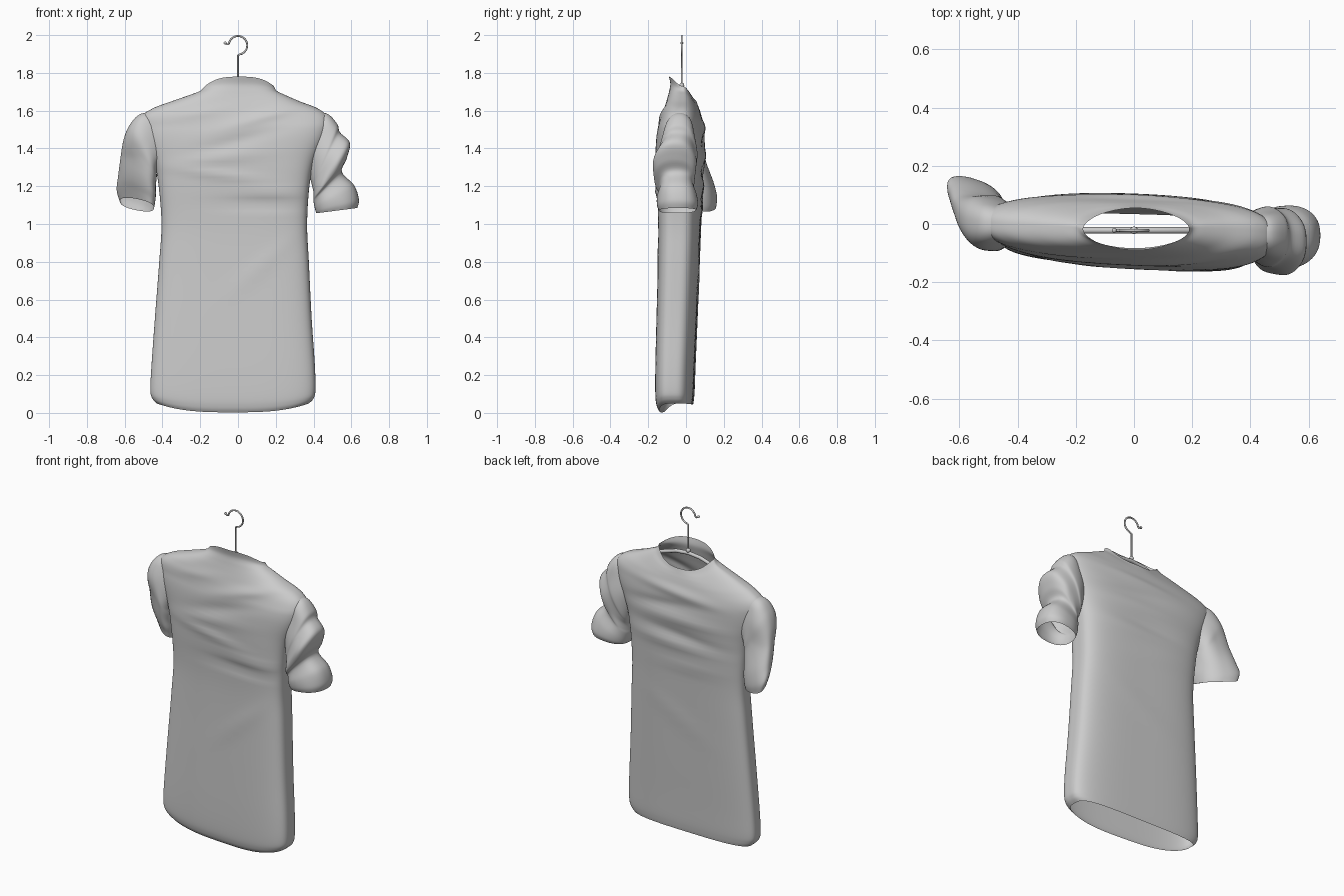
import bpy, math
from math import sin, cos, pi, exp


def resample(rows, steps):
    # Catmull-Rom interpolation of cross-section parameters
    out = []
    for i in range(len(rows) - 1):
        a, b, c, d = (rows[max(i - 1, 0)], rows[i], rows[i + 1],
                      rows[min(i + 2, len(rows) - 1)])
        for k in range(steps):
            t = k / steps
            out.append([0.5 * (2 * q + (r - p) * t + (2 * p - 5 * q + 4 * r - s) * t * t
                               + (3 * q - p - 3 * r + s) * t ** 3)
                        for p, q, r, s in zip(a, b, c, d)])
    out.append(list(rows[-1]))
    return out


def unit(a, n):
    # point on a unit superellipse, evenly spread by angle
    c, s = cos(a), sin(a)
    k = (abs(c) ** n + abs(s) ** n) ** (-1 / n)
    return c * k, s * k


def loft(name, rings):
    n = len(rings[0])
    verts = [p for r in rings for p in r]
    faces = [(i * n + j, i * n + (j + 1) % n, (i + 1) * n + (j + 1) % n, (i + 1) * n + j)
             for i in range(len(rings) - 1) for j in range(n)]
    me = bpy.data.meshes.new(name)
    me.from_pydata(verts, [], faces)
    me.shade_smooth()
    ob = bpy.data.objects.new(name, me)
    bpy.context.collection.objects.link(ob)
    return ob


def tube(name, pts, radius, cyclic=False):
    cu = bpy.data.curves.new(name, 'CURVE')
    cu.dimensions = '3D'
    cu.bevel_depth = radius
    cu.bevel_resolution = 3
    cu.use_fill_caps = True
    sp = cu.splines.new('POLY')
    sp.points.add(len(pts) - 1)
    for p, co in zip(sp.points, pts):
        p.co = (*co, 1)
    sp.use_cyclic_u = cyclic
    ob = bpy.data.objects.new(name, cu)
    bpy.context.collection.objects.link(ob)


# Cloth folds: height, slope, strength, width, x centre, x spread
FRONT = [(1.53, .28, .010, .03, .15, .22), (1.44, .25, -.008, .03, .0, .2),
         (1.36, .1, .007, .03, -.1, .25), (1.25, -.12, .008, .025, -.1, .25),
         (1.11, .02, -.012, .025, .15, .25), (1.17, -.05, .009, .03, .2, .2),
         (.68, .8, .005, .05, .1, .15), (1.62, .15, .005, .03, -.2, .15)]
BACK = [(1.52, .08, .011, .03, 0, .25), (1.44, -.1, -.009, .03, .1, .25),
        (1.36, .0, .009, .03, -.05, .25), (1.27, .08, -.008, .03, 0, .28),
        (1.20, .05, .009, .03, .05, .28), (1.08, -.05, .006, .03, -.1, .22),
        (.75, .5, .003, .05, 0, .2)]


def folds(table, x, z):
    return sum(a * exp(-((z - z0 - m * x) / w) ** 2 - ((x - xc) / xs) ** 2)
               for z0, m, a, w, xc, xs in table)


# Shirt body: z front, z side, z back, x left, x right, y front, y back, squareness
BODY = [
    (.003, .05, .045, -.43, .375, -.13, .034, 3.5),
    (.03, .075, .07, -.453, .399, -.143, .038, 3.5),
    (.09, .12, .12, -.464, .41, -.15, .042, 3.5),
    (.25, .25, .25, -.458, .407, -.15, .047, 3.5),
    (.5, .5, .5, -.44, .39, -.145, .058, 3.5),
    (.8, .8, .8, -.417, .375, -.138, .07, 3.5),
    (1.0, 1.0, 1.0, -.405, .366, -.137, .078, 3.5),
    (1.2, 1.2, 1.2, -.42, .378, -.147, .088, 3.5),
    (1.33, 1.33, 1.31, -.445, .405, -.15, .095, 3.3),
    (1.47, 1.47, 1.44, -.50, .465, -.145, .097, 3),
    (1.56, 1.56, 1.52, -.515, .475, -.127, .09, 2.8),
    (1.615, 1.61, 1.57, -.455, .425, -.112, .081, 2.6),
    (1.66, 1.65, 1.60, -.35, .325, -.1, .073, 2.4),
    (1.70, 1.685, 1.62, -.25, .245, -.09, .066, 2.2),
    (1.74, 1.705, 1.637, -.2, .205, -.083, .06, 1.9),
    (1.78, 1.73, 1.652, -.175, .19, -.09, .055, 1.8)]
rings = []
N = 144
for zf, zs, zb, xl, xr, yf, yb, sq in resample(BODY, 6):
    ring = []
    for j in range(N):
        u, v = unit(2 * pi * j / N, sq)
        w = 1 - abs(u) ** 3
        z = zs + w * ((zf if v < 0 else zb) - zs)
        x = (xl + xr) / 2 + u * (xr - xl) / 2
        y = (yf + yb) / 2 + v * (yb - yf) / 2
        yaw = .05 - .025 * v
        y -= yaw * x * min(1, max(0, (1.72 - z) / .2))
        f = folds(FRONT if v < 0 else BACK, x, z)
        ring.append((x, y + v * f, z))
    rings.append(ring)
loft("shirt_body", rings)

# Sleeves: outer x,z,y, inner x,z,y, half depth, drop of the rear edge
RIGHT = [
    (.39, 1.585, -.03, .37, 1.28, -.035, .06, 0),
    (.47, 1.585, -.035, .38, 1.25, -.04, .085, 0),
    (.525, 1.53, -.04, .39, 1.21, -.045, .1, 0),
    (.54, 1.485, -.045, .395, 1.19, -.05, .1, 0),
    (.592, 1.43, -.06, .40, 1.17, -.06, .112, 0),
    (.575, 1.345, -.06, .40, 1.14, -.06, .108, 0),
    (.55, 1.275, -.05, .40, 1.12, -.05, .092, 0),
    (.615, 1.205, -.045, .405, 1.09, -.05, .105, 0),
    (.64, 1.13, -.04, .41, 1.07, -.05, .105, 0),
    (.632, 1.085, -.04, .415, 1.057, -.05, .095, 0)]
LEFT = [
    (-.41, 1.585, 0, -.40, 1.33, 0, .06, 0),
    (-.51, 1.585, 0, -.42, 1.31, 0, .085, 0),
    (-.57, 1.53, .005, -.43, 1.28, 0, .1, 0),
    (-.605, 1.45, .025, -.43, 1.25, 0, .1, 0),
    (-.622, 1.35, .06, -.435, 1.2, .005, .1, .01),
    (-.635, 1.25, .1, -.435, 1.15, .01, .097, .02),
    (-.642, 1.18, .13, -.44, 1.11, .015, .09, .03),
    (-.625, 1.12, .135, -.445, 1.085, .015, .08, .03)]


def sleeve(name, table, flip, taper):
    rings, m = [], 64
    for ox, oz, oy, ix, iz, iy, d, dz in resample(table, 6):
        ring = []
        for j in range(m):
            u, v = unit(flip * 2 * pi * j / m, 2.4)
            t = (u + 1) / 2
            x, z = ix + t * (ox - ix), iz + t * (oz - iz)
            crease = .006 * sin(26 * z + 9 * x) * t * (1 - abs(u) ** 4)
            depth = d * (1 - taper * (t - .3) * min(1, max(0, (1.55 - z) / .2)))
            ring.append((x, iy + t * (oy - iy) + v * (depth + crease), z - dz * v))
        rings.append(ring)
    loft(name, rings)


sleeve("right_sleeve", RIGHT, -1, 0)
sleeve("left_sleeve", LEFT, 1, .5)

# Hanger: hook with stem, tip, neck ball, arms and crossbar
Y = -.022
hook = [(0, Y, 1.72), (0, Y, 1.80), (0, Y, 1.893)]
hook += [(.049 * cos(a), Y, 1.946 + .049 * sin(a))
         for a in [math.radians(-80 + 10 * k) for k in range(26)]]
hook += [(-.056, Y, 1.951), (-.068, Y, 1.958)]
tube("hanger_hook", hook, .005)
for name, loc, r in (("hook_tip", (-.068, Y, 1.958), .008),
                     ("hanger_neck", (0, Y, 1.735), .013)):
    bpy.ops.mesh.primitive_uv_sphere_add(segments=20, ring_count=12, radius=r, location=loc)
    bpy.context.object.name = name
    bpy.ops.object.shade_smooth()
tube("hanger_frame", [(0, Y, 1.72), (.08, Y, 1.712), (.2, Y, 1.675), (.36, Y, 1.60),
                      (.37, Y, 1.575), (.35, Y, 1.565), (-.35, Y, 1.565),
                      (-.37, Y, 1.575), (-.36, Y, 1.60), (-.2, Y, 1.675),
                      (-.08, Y, 1.712)], .011, True)
